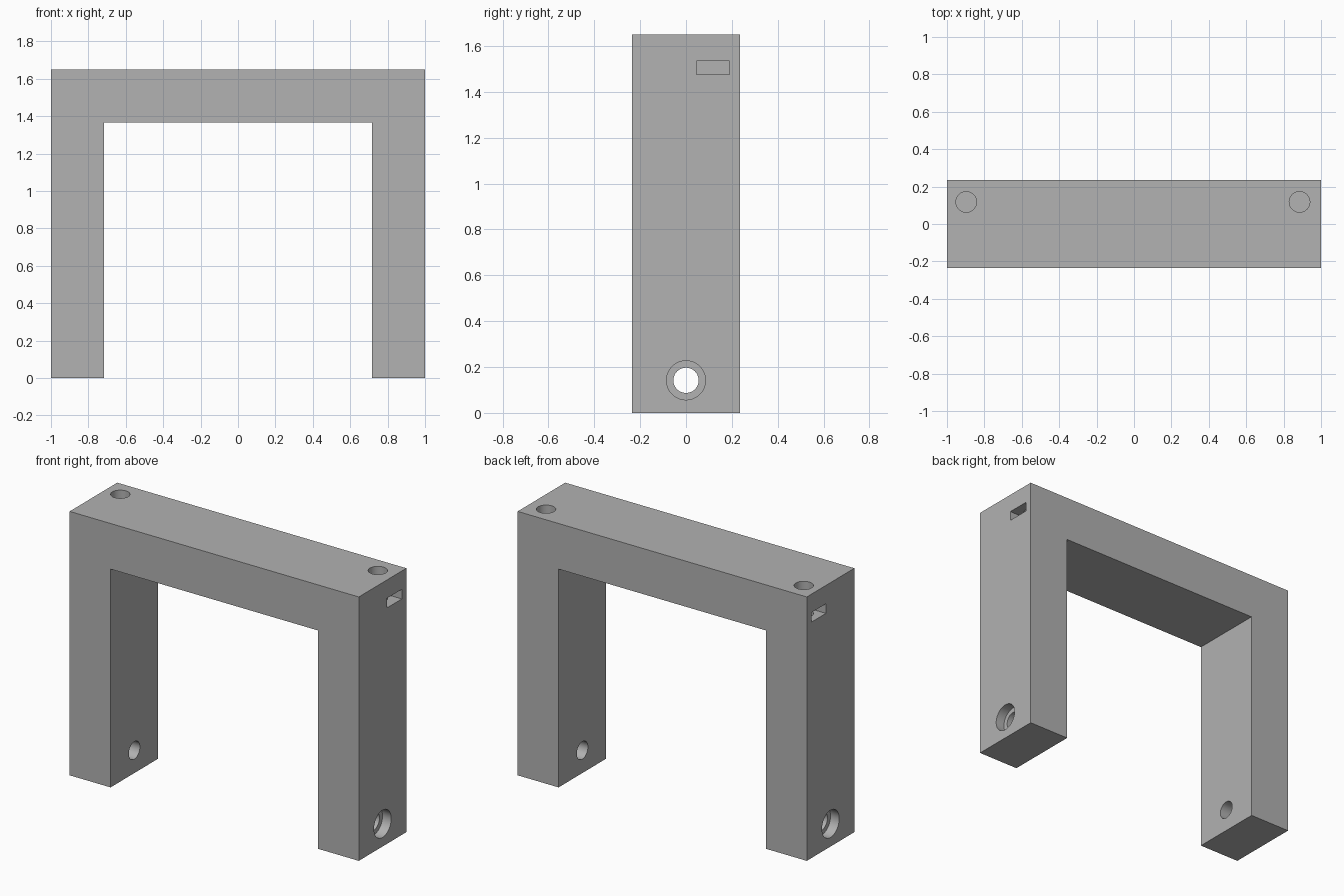
import bpy
import bmesh
from math import pi, radians
from mathutils import Matrix

cube = bpy.data.objects.get("Cube")
if cube:
    bpy.data.objects.remove(cube, do_unlink=True)

HEIGHT, HALF_DEPTH = 1.65, 0.235
LEG_INNER, BEAM_BOTTOM = 0.717, 1.365
BOLT_Z, NUT_Y = 0.142, 0.118

# Single plain material
grey = bpy.data.materials.new("mid grey")
grey.use_nodes = True
colour = (0.445, 0.445, 0.445, 1)
grey.diffuse_color = colour
grey.node_tree.nodes["Principled BSDF"].inputs["Base Color"].default_value = colour


def make_object(name, bm):
    bmesh.ops.recalc_face_normals(bm, faces=bm.faces)
    mesh = bpy.data.meshes.new(name)
    bm.to_mesh(mesh)
    bm.free()
    mesh.materials.append(grey)
    obj = bpy.data.objects.new(name, mesh)
    bpy.context.collection.objects.link(obj)
    return obj


def cylinder(name, centre, radius, length, axis="Z"):
    bm = bmesh.new()
    turn = Matrix.Rotation(pi / 2, 4, "Y") if axis == "X" else Matrix()
    bmesh.ops.create_cone(bm, cap_ends=True, segments=64, radius1=radius, radius2=radius,
                          depth=length, matrix=Matrix.Translation(centre) @ turn)
    return make_object(name, bm)


def box(name, centre, size):
    bm = bmesh.new()
    bmesh.ops.create_cube(bm, size=1, matrix=Matrix.Translation(centre) @ Matrix.Diagonal((*size, 1)))
    return make_object(name, bm)


def cut(target, cutter):
    cutter.hide_render = True
    mod = target.modifiers.new(cutter.name, "BOOLEAN")
    mod.operation = "DIFFERENCE"
    mod.solver = "EXACT"
    mod.object = cutter
    bpy.context.view_layer.objects.active = target
    bpy.ops.object.modifier_apply(modifier=mod.name)
    bpy.data.objects.remove(cutter, do_unlink=True)


# Bridge frame: an upside-down U profile pushed through its depth
half = [(LEG_INNER, BEAM_BOTTOM), (LEG_INNER, 0), (1, 0), (1, HEIGHT)]
outline = half + [(-x, z) for x, z in reversed(half)]
bm = bmesh.new()
face = bm.faces.new([bm.verts.new((x, -HALF_DEPTH, z)) for x, z in outline])
pushed = bmesh.ops.extrude_face_region(bm, geom=[face])["geom"]
bmesh.ops.translate(bm, vec=(0, 2 * HALF_DEPTH, 0),
                    verts=[v for v in pushed if isinstance(v, bmesh.types.BMVert)])
frame = make_object("bridge_frame", bm)

for side, screw_x in ((1, 0.885), (-1, -0.897)):
    # Bolt hole through the foot, with a wider recess outside
    cut(frame, cylinder("bolt_hole", (side * 0.86, 0, BOLT_Z), 0.055, 0.5, "X"))
    cut(frame, cylinder("bolt_recess", (side * 1.04, 0, BOLT_Z), 0.085, 0.2, "X"))
    # Blind screw hole from the top, crossing a nut slot from the side
    cut(frame, cylinder("screw_hole", (screw_x, NUT_Y, HEIGHT), 0.055, 0.5))
    cut(frame, box("nut_slot", (side * 0.96, NUT_Y, 1.505), (0.3, 0.145, 0.06)))

# Smooth hole walls, crisp edges
bpy.ops.object.select_all(action="DESELECT")
frame.select_set(True)
bpy.context.view_layer.objects.active = frame
bpy.ops.object.shade_smooth_by_angle(angle=radians(30))
